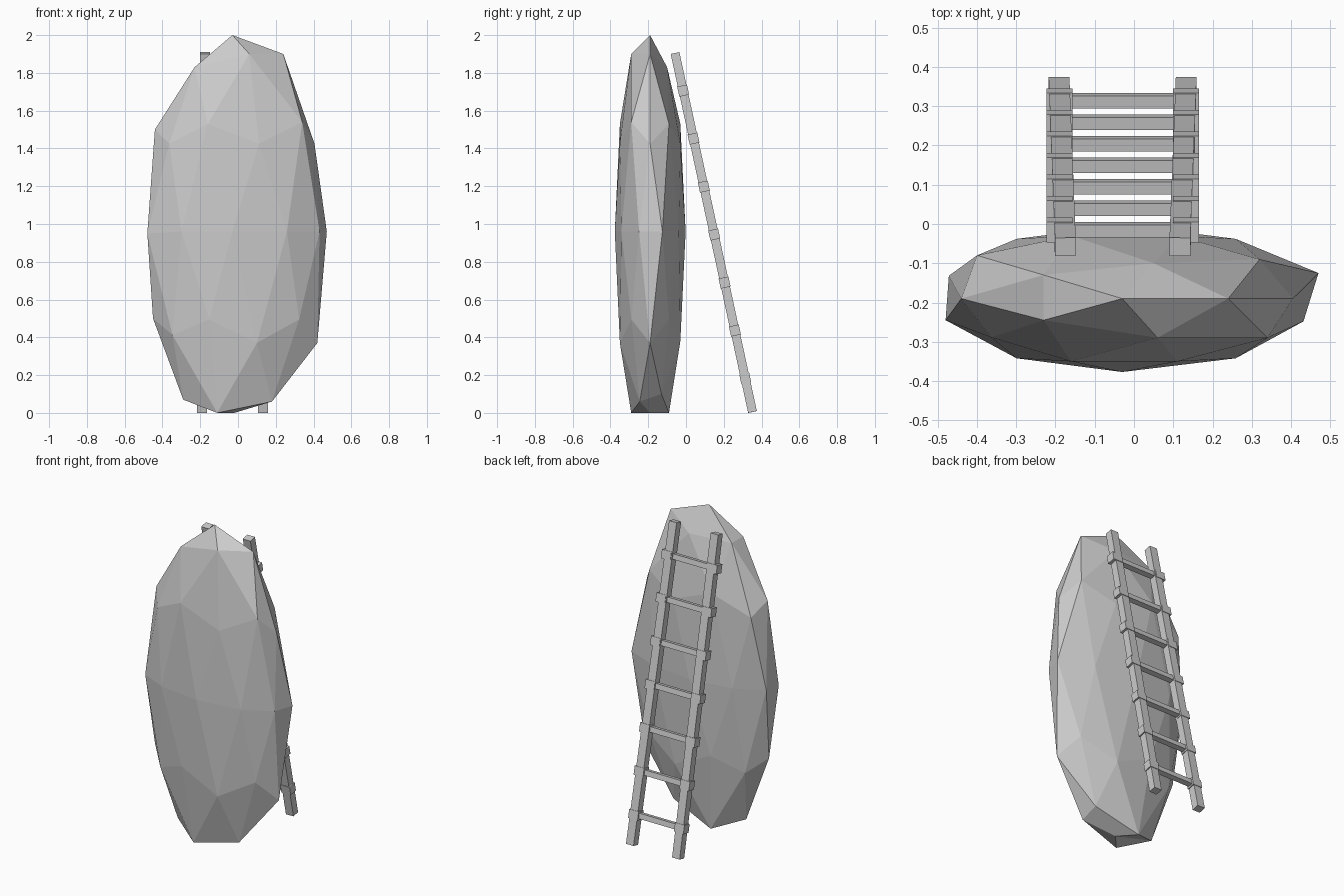
import bpy, bmesh
from mathutils import Vector, Matrix

if "Cube" in bpy.data.objects:
    bpy.data.objects.remove(bpy.data.objects["Cube"])

# Boulder: stretched low-poly icosphere, a few corners nudged, base flattened
bm = bmesh.new()
bmesh.ops.create_icosphere(bm, subdivisions=2, radius=1)
for v in bm.verts:
    u, w, h = v.co
    v.co = (-0.02 + 0.475 * u, -0.19 + 0.188 * w, max(0, 0.96 + 1.04 * h))
nudges = [
    (-0.03, -0.19, 2.0), (0.24, -0.19, 1.9), (0.06, -0.29, 1.9), (0.05, -0.10, 1.83),
    (-0.23, -0.245, 1.83), (-0.23, -0.13, 1.83), (0.34, -0.29, 1.54), (0.32, -0.09, 1.53),
    (-0.16, -0.35, 1.53), (-0.16, -0.03, 1.53), (-0.44, -0.19, 1.5), (-0.40, -0.08, 1.42),
    (0.47, -0.125, 0.96), (-0.03, -0.377, 0.96), (-0.48, -0.245, 0.95),
    (0.42, -0.19, 0.37), (0.10, -0.35, 0.37), (0.10, -0.03, 0.38), (-0.45, -0.19, 0.5),
    (0.18, -0.245, 0.06), (0.18, -0.13, 0.1), (-0.11, -0.29, 0.0), (-0.11, -0.09, 0.0),
    (-0.29, -0.19, 0.07),
]
base = {v: v.co.copy() for v in bm.verts}
for p in nudges:
    p = Vector(p)
    near = min(base, key=lambda v: ((base[v] - p) * Vector((1, 2, 1))).length)
    near.co = p
me = bpy.data.meshes.new("boulder")
bm.to_mesh(me)
bm.free()
bpy.context.collection.objects.link(bpy.data.objects.new("boulder", me))


def box(name, center, size, z_axis):
    """Box whose length runs along z_axis, kept square to the x axis."""
    z = z_axis.normalized()
    y = z.cross(Vector((1, 0, 0))).normalized()
    x = y.cross(z)
    bpy.ops.mesh.primitive_cube_add(size=1)
    ob = bpy.context.object
    ob.name = name
    rot = Matrix((x, y, z)).transposed().to_4x4()
    ob.matrix_world = Matrix.Translation(center) @ rot @ Matrix.Diagonal((*size, 1))
    return ob


# Ladder rails: lean against the boulder and converge slightly upwards
MID = -0.029
foot_y, top_y, foot_z, top_z = 0.352, -0.058, 0.005, 1.905
for side, label in ((-1, "left"), (1, "right")):
    foot = Vector((MID + side * 0.162, foot_y, foot_z))
    top = Vector((MID + side * 0.146, top_y, top_z))
    box(f"{label}_rail", (foot + top) / 2, (0.053, 0.047, (top - foot).length), top - foot)

# Rungs with a square block where each one meets a rail
lean = Vector((0, top_y - foot_y, top_z - foot_z))
for i in range(7):
    z = 0.182 + i * 0.254
    c = Vector((MID, foot_y, foot_z)) + lean * ((z - foot_z) / lean.z)
    box(f"rung_{i + 1}", c, (0.32, 0.033, 0.033), lean)
    for side, label in ((-1, "left"), (1, "right")):
        box(f"{label}_rung_end_{i + 1}", c + Vector((side * 0.161, 0, 0)),
            (0.066, 0.053, 0.054), lean)
